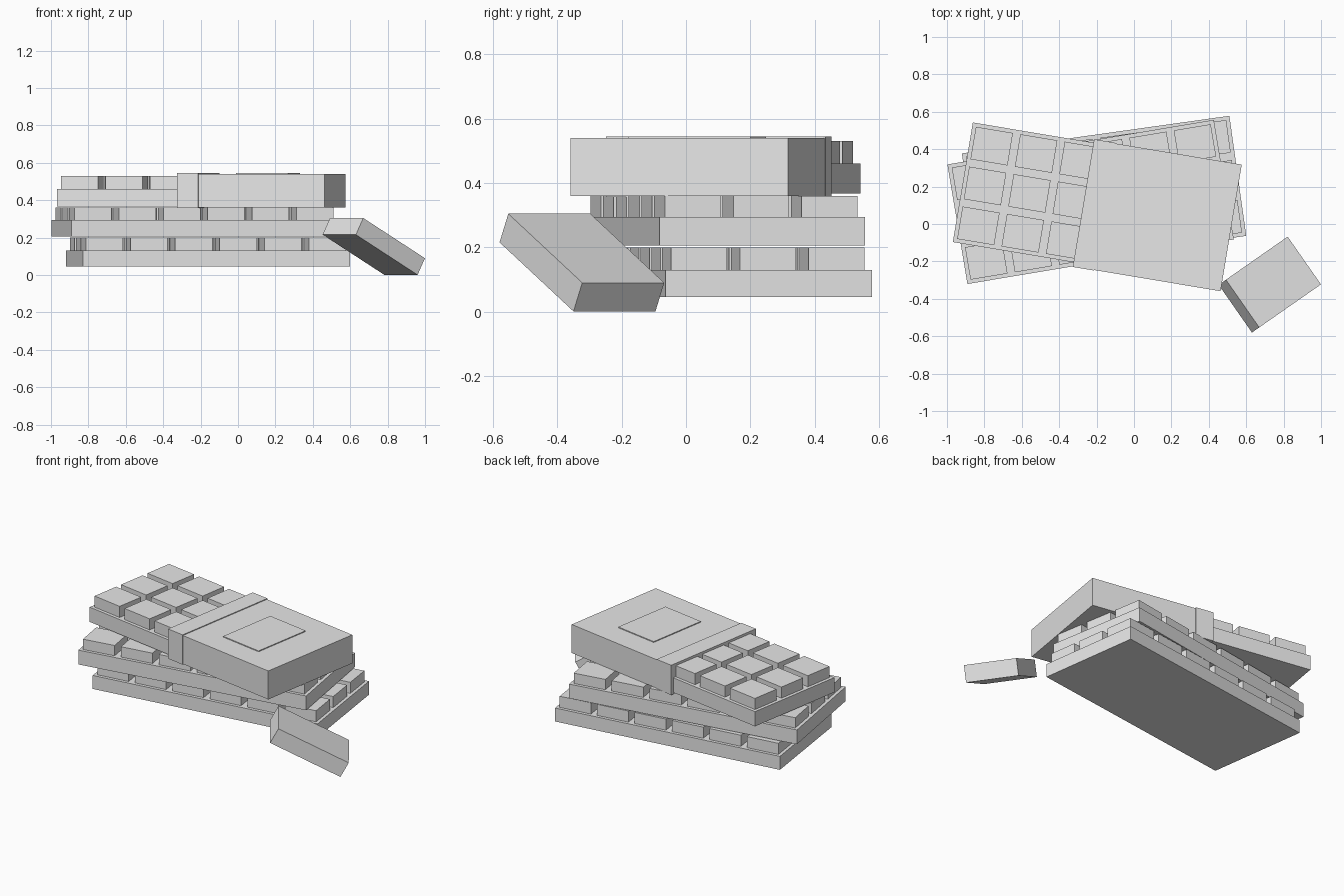
import bpy
from math import radians
from mathutils import Matrix, Vector

cube = bpy.data.objects.get("Cube")
if cube:
    bpy.data.objects.remove(cube)

grey = bpy.data.materials.new("light_grey")
grey.use_nodes = True
grey.diffuse_color = (0.8, 0.8, 0.8, 1)
grey.node_tree.nodes["Principled BSDF"].inputs["Base Color"].default_value = (0.8, 0.8, 0.8, 1)

LENGTH, WIDTH = 1.444, 0.648
COLUMNS, ROWS, GAP = 6, 3, 0.04


def box(name, center, size, rotation=(0, 0, 0)):
    """Flat-shaded box with its rotation in degrees."""
    bpy.ops.mesh.primitive_cube_add(size=1, location=center,
                                    rotation=[radians(a) for a in rotation])
    obj = bpy.context.object
    obj.name = name
    obj.scale = size
    obj.data.materials.append(grey)
    return obj


def bar(name, x, y, angle, bottom, slab_top, top):
    """Slab with a grid of raised squares."""
    box(name + "_slab", (x, y, (bottom + slab_top) / 2),
        (LENGTH, WIDTH, slab_top - bottom), (0, 0, angle))
    turn = Matrix.Rotation(radians(angle), 3, 'Z')
    dx, dy = LENGTH / COLUMNS, WIDTH / ROWS
    for i in range(COLUMNS):
        for j in range(ROWS):
            local = Vector(((i + 0.5) * dx - LENGTH / 2, (j + 0.5) * dy - WIDTH / 2, 0))
            center = turn @ local + Vector((x, y, (slab_top + top) / 2))
            box(f"{name}_square_{i}_{j}", center,
                (dx - GAP, dy - GAP, top - slab_top), (0, 0, angle))


# Three stacked bars
bar("bottom_bar", -0.16, 0.157, 8, 0.045, 0.13, 0.20)
bar("middle_bar", -0.232, 0.118, 9.5, 0.205, 0.295, 0.36)
bar("top_bar", -0.203, 0.104, -9.5, 0.367, 0.46, 0.53)

# Wrapper around half of the top bar, with its open-end band and label
box("wrapper", (0.18, 0.036, 0.45), (0.688, 0.686, 0.18), (0, 0, -9.5))
box("wrapper_band", (-0.213, 0.102, 0.451), (0.116, 0.692, 0.188), (0, 0, -9.5))
box("wrapper_label", (0.16, 0.035, 0.5425), (0.284, 0.385, 0.006), (0, 0, -9.5))

# Loose piece leaning in front of the stack
box("loose_piece", (0.726, -0.324, 0.1525), (0.456, 0.311, 0.101), (0, 28.1, 34.9))
